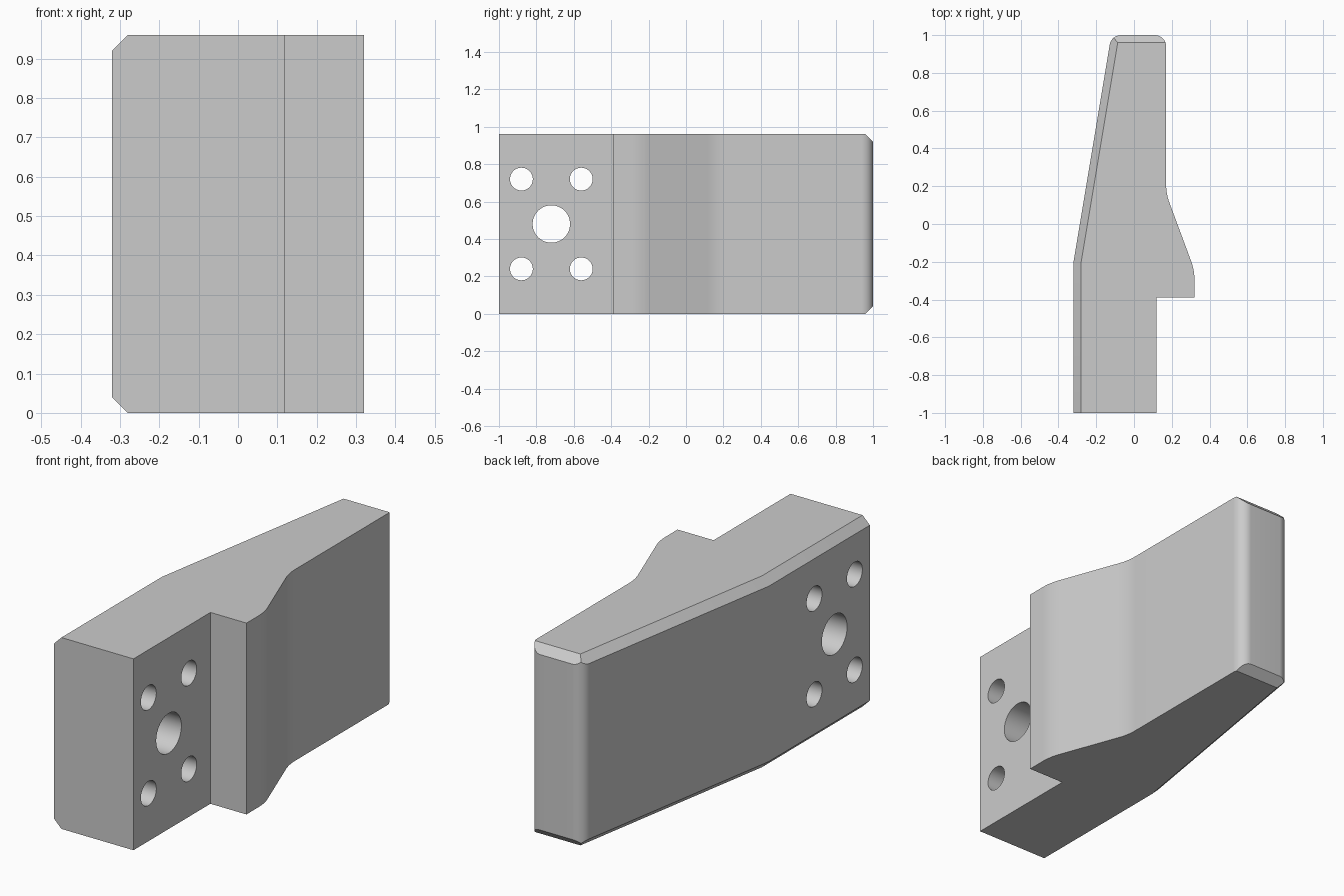
import bpy, bmesh, math
from mathutils import Vector

HEIGHT = 0.96
BEVEL = 0.04

cube = bpy.data.objects.get("Cube")
if cube:
    bpy.data.objects.remove(cube, do_unlink=True)

grey = bpy.data.materials.new("plain grey")
grey.use_nodes = True
colour = (0.6, 0.6, 0.6, 1)
grey.diffuse_color = colour
grey.node_tree.nodes["Principled BSDF"].inputs["Base Color"].default_value = colour


def fillet(corners, steps=10):
    """Round each (x, y, radius) corner of a closed outline."""
    points = []
    for i, (x, y, r) in enumerate(corners):
        p = Vector((x, y))
        if r == 0:
            points.append(p)
            continue
        a = (Vector(corners[i - 1][:2]) - p).normalized()
        b = (Vector(corners[(i + 1) % len(corners)][:2]) - p).normalized()
        half = a.angle(b) / 2
        centre = p + (a + b).normalized() * r / math.sin(half)
        start = p + a * r / math.tan(half) - centre
        end = p + b * r / math.tan(half) - centre
        for k in range(steps + 1):
            points.append(centre + start.lerp(end, k / steps).normalized() * r)
    return points


def bevel_cut(bm, point, normal):
    """Slice off everything beyond a plane and cap the cut."""
    geom = bm.verts[:] + bm.edges[:] + bm.faces[:]
    cut = bmesh.ops.bisect_plane(bm, geom=geom, plane_co=point, plane_no=normal,
                                 dist=1e-6, clear_outer=True)
    edges = [e for e in cut["geom_cut"] if isinstance(e, bmesh.types.BMEdge)]
    bmesh.ops.holes_fill(bm, edges=[e for e in edges if e.is_boundary], sides=0)


# Outline seen from above: mounting end, step, sloped shoulder, rounded tip
tip = Vector((-0.12, 1.0))
bend = Vector((-0.32, -0.2))
outline = fillet([(-0.32, -1, 0), (0.12, -1, 0), (0.12, -0.39, 0), (0.32, -0.39, 0),
                  (0.32, -0.244, 0.28), (0.17, 0.16, 0.28), (0.17, 1, 0.06),
                  (*tip, 0.06), (*bend, 0)])
bm = bmesh.new()
base = bm.faces.new([bm.verts.new((p.x, p.y, 0)) for p in outline])
raised = bmesh.ops.extrude_face_region(bm, geom=[base], use_keep_orig=True)["geom"]
bmesh.ops.translate(bm, vec=(0, 0, HEIGHT),
                    verts=[v for v in raised if isinstance(v, bmesh.types.BMVert)])

# Sloped edges along the side, the taper and the tip, above and below
along = (tip - bend).normalized()
for point, out in ((bend, Vector((-1, 0))), (bend, Vector((-along.y, along.x))),
                   (tip, Vector((0, 1)))):
    inner = point - out * BEVEL
    for z, up in ((HEIGHT, 1), (0, -1)):
        bevel_cut(bm, (inner.x, inner.y, z), (out.x, out.y, up))
bmesh.ops.recalc_face_normals(bm, faces=bm.faces)
mesh = bpy.data.meshes.new("bracket_body")
bm.to_mesh(mesh)
bm.free()
body = bpy.data.objects.new("bracket_body", mesh)
bpy.context.collection.objects.link(body)
mesh.materials.append(grey)

# Centre bore with four bolt holes around it
holes = [("centre_bore", -0.72, 0.48, 0.1)]
holes += [("bolt_hole", -0.72 + sy * 0.16, 0.48 + sz * 0.24, 0.061)
          for sy in (-1, 1) for sz in (-1, 1)]
for name, y, z, radius in holes:
    bpy.ops.mesh.primitive_cylinder_add(vertices=48, radius=radius, depth=1,
                                        location=(-0.1, y, z),
                                        rotation=(0, math.pi / 2, 0))
    cutter = bpy.context.object
    cutter.name = name + "_cutter"
    cutter.data.materials.append(grey)
    cutter.hide_render = True
    mod = body.modifiers.new(name, "BOOLEAN")
    mod.operation = "DIFFERENCE"
    mod.solver = "EXACT"
    mod.object = cutter
    bpy.context.view_layer.objects.active = body
    bpy.ops.object.modifier_apply(modifier=mod.name)
    bpy.data.objects.remove(cutter, do_unlink=True)

bpy.ops.object.select_all(action="DESELECT")
body.select_set(True)
bpy.context.view_layer.objects.active = body
bpy.ops.object.shade_smooth_by_angle(angle=math.radians(25))
